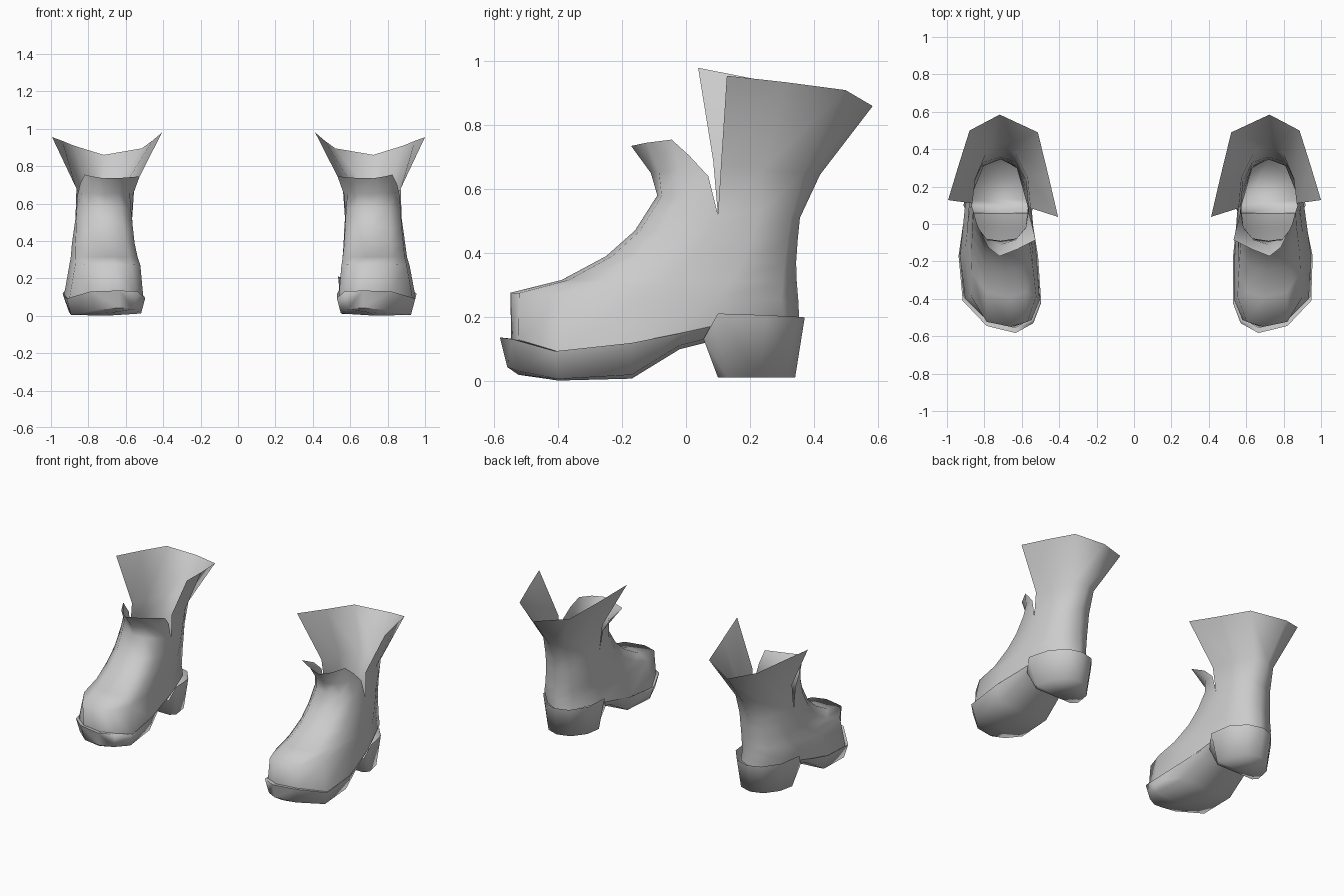
import bpy, bmesh, math

cube = bpy.data.objects.get("Cube")
if cube:
    bpy.data.objects.remove(cube, do_unlink=True)

grey = bpy.data.materials.new("plain_grey")
grey.use_nodes = True
GREY = (0.6, 0.6, 0.6, 1)
grey.diffuse_color = GREY
grey.node_tree.nodes["Principled BSDF"].inputs["Base Color"].default_value = GREY


def place(co, side):
    """Left boot (+x) as given; the right one is mirrored and turned in a touch."""
    x, y, z = co
    if side < 0:
        x = -(x - 0.006 + 0.065 * max(min(y, 0), -0.4) * (1 if z < 0.5 else 0))
    return (x, y, z)


def loft(name, side, strips, caps=(), angle=180):
    """Each strip is (rows, closed); neighbouring rows are joined by quads."""
    bm = bmesh.new()
    for rows, closed in strips:
        vs = [[bm.verts.new(place(c, side)) for c in row] for row in rows]
        n = len(rows[0])
        for a, b in zip(vs, vs[1:]):
            for i in range(n if closed else n - 1):
                j = (i + 1) % n
                bm.faces.new((a[i], a[j], b[j], b[i]))
    for cap in caps:
        bm.faces.new([bm.verts.new(place(c, side)) for c in cap])
    bmesh.ops.remove_doubles(bm, verts=bm.verts, dist=0.0005)
    bmesh.ops.recalc_face_normals(bm, faces=bm.faces)
    me = bpy.data.meshes.new(name)
    bm.to_mesh(me)
    bm.free()
    me.materials.append(grey)
    ob = bpy.data.objects.new(name, me)
    bpy.context.collection.objects.link(ob)
    bpy.ops.object.select_all(action='DESELECT')
    ob.select_set(True)
    bpy.context.view_layer.objects.active = ob
    bpy.ops.object.shade_smooth_by_angle(angle=math.radians(angle))


# Ring outline: (fraction from front to back, fraction of the half width)
OUTLINE = [(0, 0), (0.03, 0.6), (0.18, 0.96), (0.45, 1), (0.72, 0.92), (0.94, 0.58), (1, 0)]


def ring(front, back, outer, inner):
    def point(t, w):
        return tuple(f + (b - f) * t + (w if k == 0 else 0)
                     for k, (f, b) in enumerate(zip(front, back)))
    return ([point(t, w * outer) for t, w in OUTLINE] +
            [point(t, -w * inner) for t, w in OUTLINE[-2:0:-1]])


# Lower edge of the upper, meeting the sole rim and tucked into the heel
WELT = [(0.67, -0.548, 0.125), (0.81, -0.525, 0.12), (0.935, -0.40, 0.085), (0.947, -0.17, 0.112),
        (0.895, 0.10, 0.17), (0.81, 0.31, 0.185), (0.72, 0.355, 0.185), (0.63, 0.31, 0.185),
        (0.56, 0.10, 0.17), (0.538, -0.17, 0.112), (0.537, -0.41, 0.085), (0.58, -0.512, 0.12)]
# Rings of the foot and ankle, tilting up over the instep
RINGS = [
    WELT,
    ring((0.69, -0.55, 0.275), (0.72, 0.352, 0.25), 0.215, 0.148),
    ring((0.70, -0.39, 0.315), (0.72, 0.347, 0.31), 0.195, 0.15),
    ring((0.71, -0.25, 0.39), (0.72, 0.345, 0.37), 0.18, 0.15),
    ring((0.715, -0.16, 0.47), (0.72, 0.35, 0.44), 0.167, 0.15),
    ring((0.72, -0.09, 0.58), (0.72, 0.357, 0.51), 0.155, 0.148),
]
top = RINGS[-1]
for i in (3, 9):                      # foot of each side slit
    top[i] = (top[i][0], 0.10, 0.52)

# Flared collar, running from the outer slit round the back to the inner slit
COLLAR = [
    top[3:10],
    [(0.87, 0.11, 0.68), (0.855, 0.24, 0.66), (0.80, 0.37, 0.65), (0.72, 0.42, 0.645),
     (0.64, 0.38, 0.65), (0.575, 0.25, 0.66), (0.56, 0.085, 0.69)],
    [(1.0, 0.128, 0.955), (0.945, 0.31, 0.935), (0.885, 0.50, 0.91), (0.724, 0.585, 0.86),
     (0.52, 0.49, 0.895), (0.465, 0.265, 0.935), (0.412, 0.038, 0.98)],
]
# Front flap, running from the inner slit round the front to the outer slit
FLAP = [
    top[9:] + top[:4],
    [(0.57, 0.07, 0.64), (0.585, -0.02, 0.66), (0.64, -0.085, 0.655), (0.72, -0.11, 0.65),
     (0.79, -0.085, 0.655), (0.84, -0.02, 0.66), (0.865, 0.07, 0.64)],
    [(0.555, 0.01, 0.70), (0.532, -0.085, 0.745), (0.63, -0.135, 0.737), (0.725, -0.172, 0.735),
     (0.785, -0.125, 0.745), (0.825, -0.045, 0.755), (0.85, 0.01, 0.705)],
]

# Sole: rows from the back outer side round the toe to the back inner side
SOLE_RIM = [(0.903, 0.08, 0.17), (0.924, -0.02, 0.148), (0.955, -0.17, 0.118), (0.948, -0.41, 0.092),
            (0.82, -0.545, 0.13), (0.665, -0.583, 0.135), (0.57, -0.53, 0.13),
            (0.528, -0.42, 0.095), (0.53, -0.17, 0.118), (0.545, -0.02, 0.148), (0.553, 0.08, 0.17)]
SOLE_TUCK = [(0.74 + (x - 0.74) * 0.96, y * 0.95, z - 0.004) for x, y, z in SOLE_RIM]
SOLE_BASE = [(0.88, 0.06, 0.13), (0.885, -0.02, 0.11), (0.92, -0.17, 0.018), (0.925, -0.40, 0.005),
             (0.80, -0.525, 0.03), (0.665, -0.56, 0.042), (0.59, -0.515, 0.035),
             (0.55, -0.40, 0.012), (0.555, -0.17, 0.022), (0.575, -0.02, 0.11), (0.575, 0.06, 0.13)]
# Underside as cross strips between matching outer and inner points
UNDER = [[a, ((a[0] + b[0]) / 2, a[1], max(0, a[2] - 0.012)), b]
         for a, b in zip(SOLE_BASE[:5], SOLE_BASE[:5:-1])]
UNDER.append([(0.667, -0.56, 0.042), SOLE_BASE[5], (0.663, -0.56, 0.042)])

# Heel block, a little wider than the ankle, with a broad squared front
HEEL_TOP = [(0.895, 0.055, 0.13), (0.918, 0.10, 0.21), (0.885, 0.25, 0.205), (0.805, 0.345, 0.20),
            (0.72, 0.372, 0.198), (0.625, 0.345, 0.20), (0.55, 0.25, 0.205), (0.535, 0.10, 0.21),
            (0.56, 0.055, 0.13)]
HEEL_BASE = [(0.86, 0.10, 0.01), (0.885, 0.13, 0.01), (0.865, 0.23, 0.01), (0.80, 0.315, 0.01),
             (0.72, 0.342, 0.01), (0.635, 0.315, 0.01), (0.57, 0.23, 0.01), (0.555, 0.13, 0.01),
             (0.585, 0.10, 0.01)]

for label, side in (("left", 1), ("right", -1)):
    loft(label + "_upper", side, [(RINGS, True), (COLLAR, False), (FLAP, False)])
    loft(label + "_sole", side, [([SOLE_TUCK, SOLE_RIM, SOLE_BASE], False), (UNDER, False)], angle=100)
    loft(label + "_heel", side, [([HEEL_TOP, HEEL_BASE], True)], [HEEL_BASE], angle=120)
